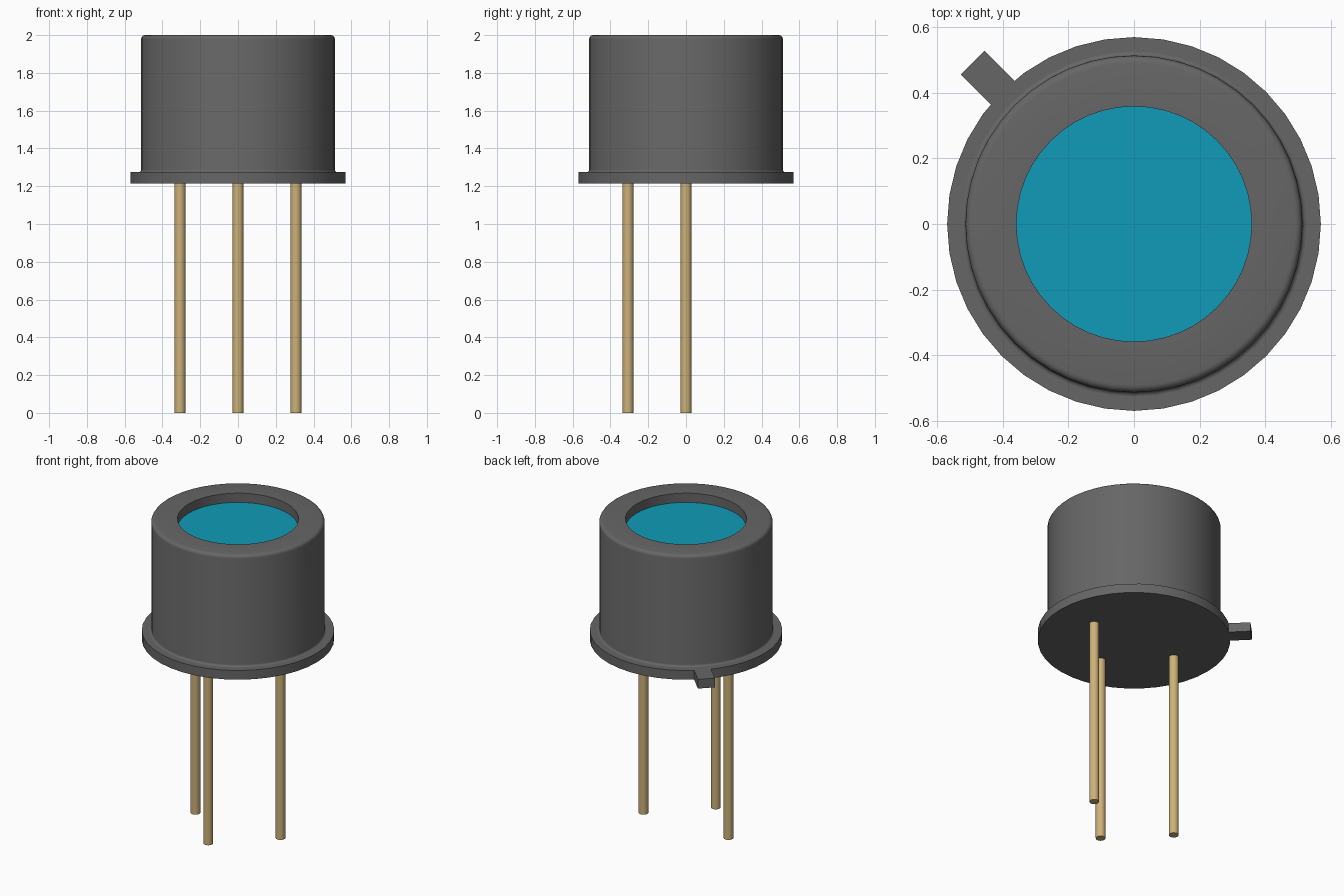
import bpy
import bmesh
from math import radians, sin, cos, pi
from mathutils import Matrix

cube = bpy.data.objects.get("Cube")
if cube:
    bpy.data.objects.remove(cube, do_unlink=True)


def material(name, rgb):
    mat = bpy.data.materials.new(name)
    mat.use_nodes = True
    mat.diffuse_color = (*rgb, 1)
    mat.node_tree.nodes["Principled BSDF"].inputs["Base Color"].default_value = (*rgb, 1)
    return mat


GREY = material("dark grey metal", (0.133, 0.133, 0.133))
GOLD = material("gold pin", (0.61, 0.44, 0.19))
GLASS = material("teal glass", (0.005, 0.33, 0.48))


def finish(name, bm, mat):
    bmesh.ops.recalc_face_normals(bm, faces=bm.faces)
    mesh = bpy.data.meshes.new(name)
    bm.to_mesh(mesh)
    bm.free()
    obj = bpy.data.objects.new(name, mesh)
    bpy.context.collection.objects.link(obj)
    mesh.materials.append(mat)
    bpy.ops.object.select_all(action="DESELECT")
    obj.select_set(True)
    bpy.context.view_layer.objects.active = obj
    bpy.ops.object.shade_smooth_by_angle(angle=radians(35))
    return obj


def lathe(name, profile, mat, sides):
    """Turn a closed (radius, z) profile around the z axis."""
    bm = bmesh.new()
    verts = [bm.verts.new((r, 0, z)) for r, z in profile]
    edges = [bm.edges.new((v, verts[i - 1])) for i, v in enumerate(verts)]
    bmesh.ops.spin(bm, geom=verts + edges, cent=(0, 0, 0), axis=(0, 0, 1),
                   angle=2 * pi, steps=sides, use_merge=True)
    bmesh.ops.remove_doubles(bm, verts=bm.verts, dist=1e-5)
    return finish(name, bm, mat)


def cylinder(name, radius, bottom, top, mat, sides, x=0, y=0):
    bm = bmesh.new()
    bmesh.ops.create_cone(bm, cap_ends=True, segments=sides, radius1=radius,
                          radius2=radius, depth=top - bottom,
                          matrix=Matrix.Translation((x, y, (top + bottom) / 2)))
    return finish(name, bm, mat)


def arc(r, z, radius, start, end, steps=4):
    angles = [radians(start + (end - start) * i / steps) for i in range(steps + 1)]
    return [(r + radius * cos(a), z + radius * sin(a)) for a in angles]


BASE, FLANGE_TOP, TOP = 1.215, 1.275, 2.0
BODY_R, HOLE_R, WINDOW_Z = 0.513, 0.358, 1.94

# Can wall with a filleted foot, rounded shoulder and window opening
foot = arc(BODY_R + 0.012, FLANGE_TOP + 0.012, 0.012, 270, 180)
shoulder = arc(BODY_R - 0.022, TOP - 0.022, 0.022, 0, 90)
lathe("can", [(HOLE_R, FLANGE_TOP)] + foot + shoulder + [(HOLE_R, TOP)], GREY, 48)

# Recessed window and base flange
cylinder("window", HOLE_R, WINDOW_Z - 0.03, WINDOW_Z, GLASS, 48)
cylinder("flange", 0.569, BASE, FLANGE_TOP, GREY, 40)

# Locating tab on the flange
bm = bmesh.new()
bmesh.ops.create_cube(bm, size=1, matrix=Matrix.Rotation(radians(135), 4, "Z")
                      @ Matrix.Translation((0.615, 0, (BASE + FLANGE_TOP) / 2))
                      @ Matrix.Diagonal((0.16, 0.102, FLANGE_TOP - BASE, 1)))
finish("locating_tab", bm, GREY)

# Three leads
for name, x, y in (("right_pin", -0.307, 0), ("left_pin", 0.307, 0), ("front_pin", 0, -0.307)):
    cylinder(name, 0.029, 0, BASE + 0.01, GOLD, 20, x, y)
